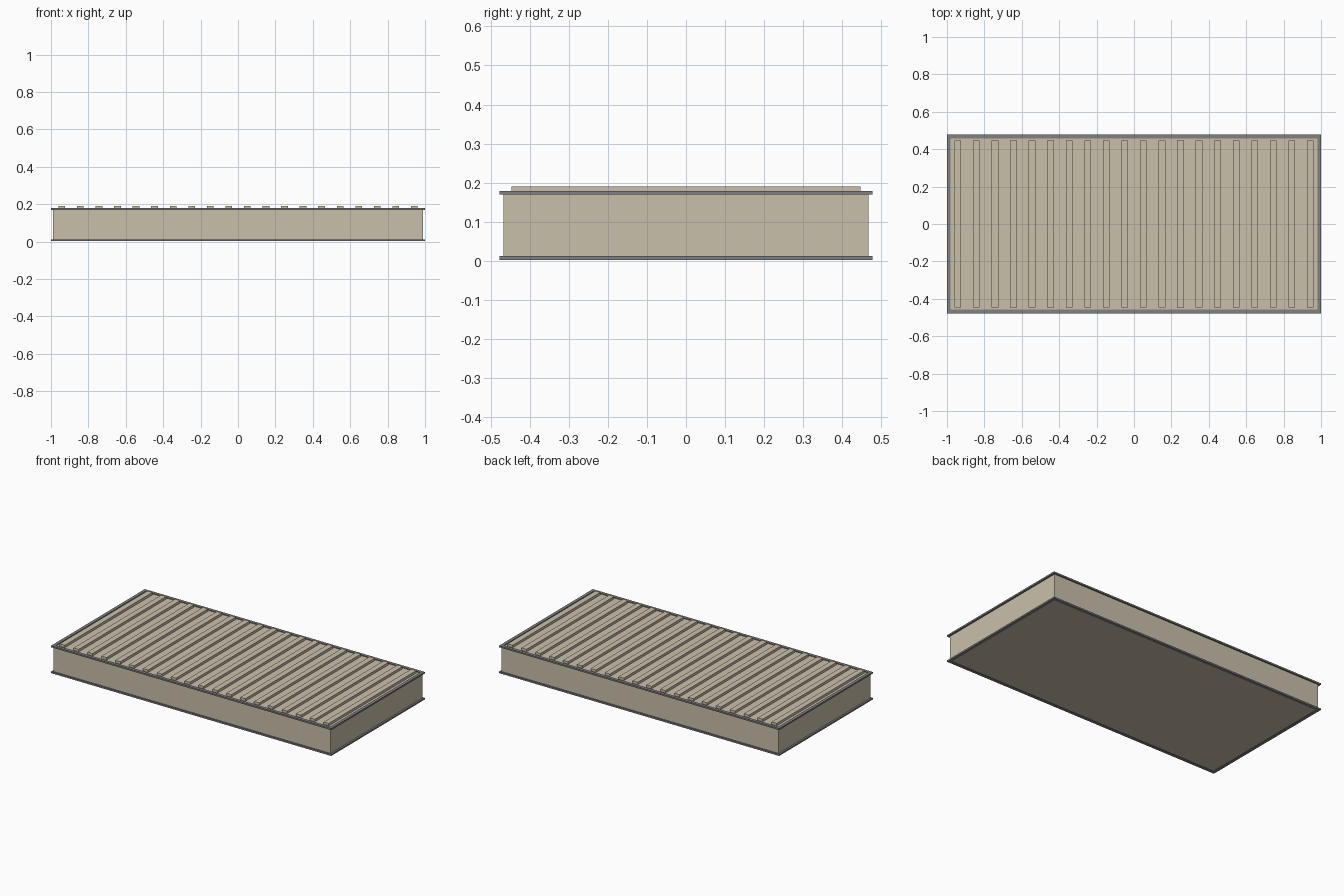
import bpy, bmesh

if "Cube" in bpy.data.objects:
    bpy.data.objects.remove(bpy.data.objects["Cube"])

def mat(name, c):
    m = bpy.data.materials.new(name)
    m.diffuse_color = (*c, 1)
    m.use_nodes = True
    m.node_tree.nodes["Principled BSDF"].inputs["Base Color"].default_value = m.diffuse_color
    return m

CREAM = mat("cream", (0.59, 0.53, 0.41))
GREY = mat("dark grey", (0.22, 0.22, 0.23))

def boxes(name, specs, m):
    bm = bmesh.new()
    for x0, x1, y0, y1, z0, z1 in specs:
        r = bmesh.ops.create_cube(bm, size=1)
        for v in r["verts"]:
            v.co = (x1 if v.co.x > 0 else x0, y1 if v.co.y > 0 else y0, z1 if v.co.z > 0 else z0)
    me = bpy.data.meshes.new(name)
    bm.to_mesh(me)
    bm.free()
    me.materials.append(m)
    o = bpy.data.objects.new(name, me)
    bpy.context.collection.objects.link(o)

def rim(name, z0, z1):
    X, Y, x, y = 1.0, 0.478, 0.98, 0.458
    boxes(name, [(-X, X, -Y, -y, z0, z1), (-X, X, y, Y, z0, z1),
                 (-X, -x, -y, y, z0, z1), (x, X, -y, y, z0, z1)], GREY)

# main slab
boxes("mattress_body", [(-0.988, 0.988, -0.468, 0.468, 0.004, 0.174)], CREAM)
# edge piping
rim("top_piping", 0.169, 0.179)
rim("bottom_piping", 0.002, 0.012)
# raised ribs across the top
boxes("top_ribs", [(c - 0.018, c + 0.018, -0.447, 0.447, 0.172, 0.19)
                   for c in (-0.942 + i * 0.0992 for i in range(20))], CREAM)
